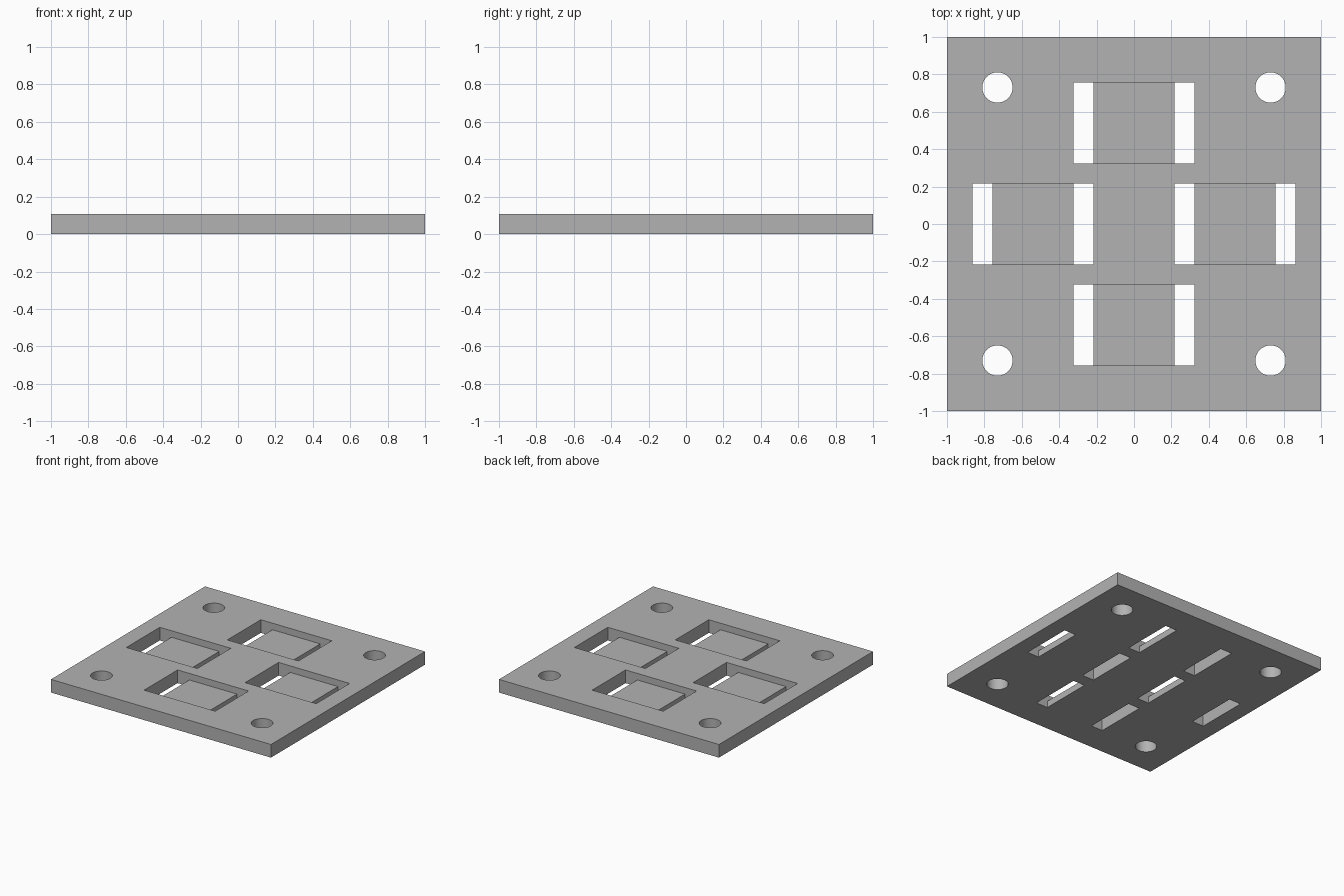
import bpy, bmesh, math
from mathutils import Matrix, Vector

cube = bpy.data.objects.get("Cube")
if cube:
    bpy.data.objects.remove(cube, do_unlink=True)

THICK = 0.108          # plate thickness
FLOOR = THICK / 2      # height of the pocket floors
OFFSET = 0.54          # pocket centres from the middle
HALF_X, HALF_Y = 0.323, 0.217
BRIDGE = 0.217         # half width of the floor between the two slots
HOLE_AT, HOLE_R = 0.73, 0.081

grey = bpy.data.materials.new("plain grey")
grey.use_nodes = True
color = (0.45, 0.45, 0.45, 1)
grey.diffuse_color = color
grey.node_tree.nodes["Principled BSDF"].inputs["Base Color"].default_value = color


def make_object(name, bm):
    bmesh.ops.recalc_face_normals(bm, faces=bm.faces)
    mesh = bpy.data.meshes.new(name)
    bm.to_mesh(mesh)
    bm.free()
    obj = bpy.data.objects.new(name, mesh)
    bpy.context.collection.objects.link(obj)
    mesh.materials.append(grey)
    return obj


def add_pocket(bm, cx, cy):
    """Recess with a through slot at each end, as one extruded profile."""
    low, high = -0.1, THICK + 0.1
    profile = [(-HALF_X, high), (-HALF_X, low), (-BRIDGE, low), (-BRIDGE, FLOOR),
               (BRIDGE, FLOOR), (BRIDGE, low), (HALF_X, low), (HALF_X, high)]
    face = bm.faces.new([bm.verts.new((cx + x, cy - HALF_Y, z)) for x, z in profile])
    side = bmesh.ops.extrude_face_region(bm, geom=[face])
    moved = [v for v in side["geom"] if isinstance(v, bmesh.types.BMVert)]
    bmesh.ops.translate(bm, verts=moved, vec=Vector((0, 2 * HALF_Y, 0)))


# Square plate
bm = bmesh.new()
bmesh.ops.create_cube(bm, size=1, matrix=Matrix.Translation((0, 0, THICK / 2))
                      @ Matrix.Diagonal((2, 2, THICK, 1)))
plate = make_object("mounting_plate", bm)

# Four pockets and four corner holes in one cutter
bm = bmesh.new()
for x, y in ((1, 0), (-1, 0), (0, 1), (0, -1)):
    add_pocket(bm, x * OFFSET, y * OFFSET)
for x in (-1, 1):
    for y in (-1, 1):
        bmesh.ops.create_cone(bm, cap_ends=True, segments=48, radius1=HOLE_R,
                              radius2=HOLE_R, depth=0.5,
                              matrix=Matrix.Translation((x * HOLE_AT, y * HOLE_AT, 0)))
cutter = make_object("opening_cutter", bm)
cutter.hide_render = True

# Cut the openings, then drop the cutter
cut = plate.modifiers.new("openings", 'BOOLEAN')
cut.operation = 'DIFFERENCE'
cut.solver = 'EXACT'
cut.object = cutter
bpy.ops.object.select_all(action='DESELECT')
bpy.context.view_layer.objects.active = plate
plate.select_set(True)
bpy.ops.object.modifier_apply(modifier=cut.name)
bpy.data.objects.remove(cutter, do_unlink=True)

# Smooth hole walls, sharp edges elsewhere
bpy.ops.object.shade_smooth_by_angle(angle=math.radians(30))
